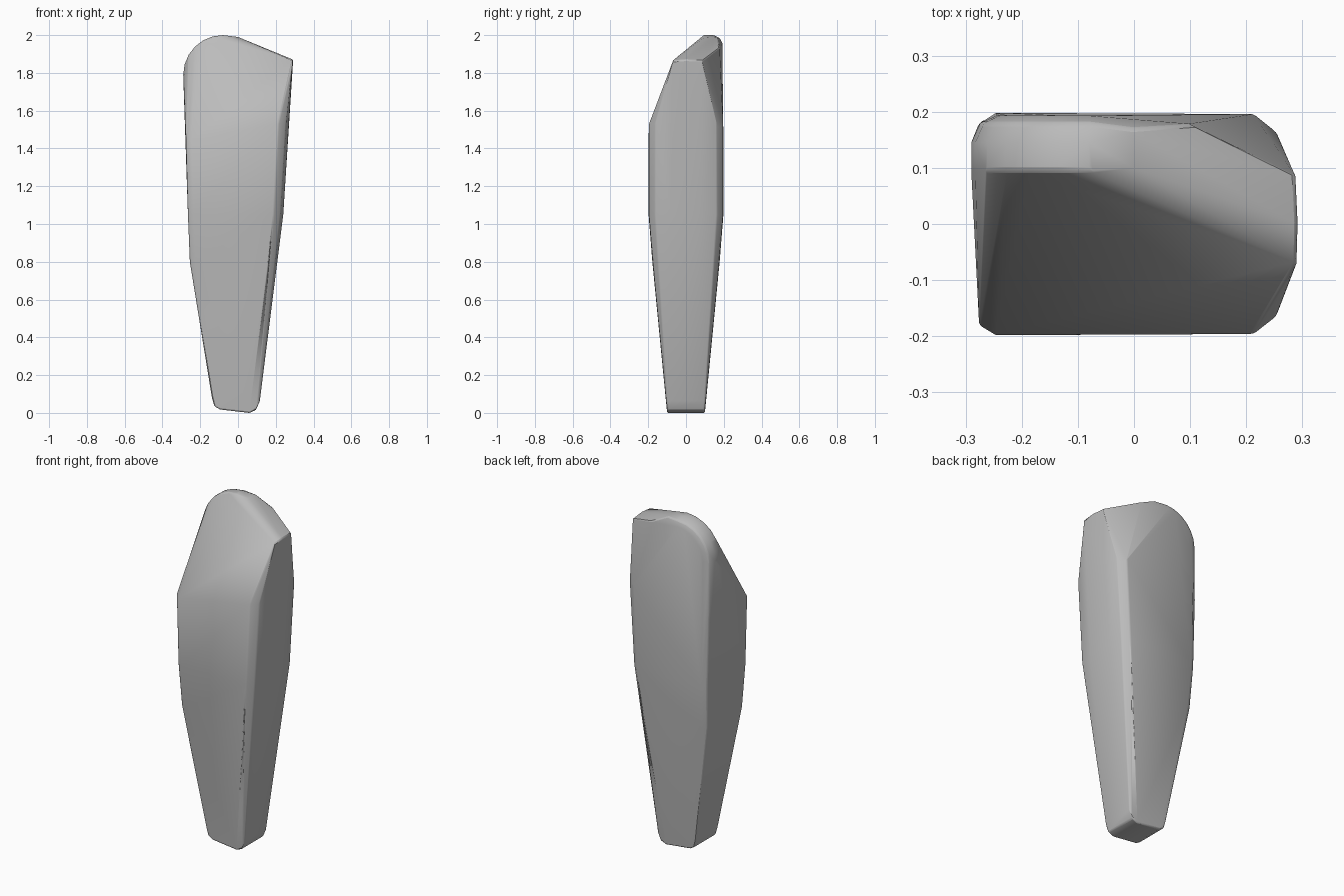
import bpy
import bmesh
from math import radians, cos, sin

cube = bpy.data.objects.get("Cube")
if cube:
    bpy.data.objects.remove(cube, do_unlink=True)

stone = bpy.data.materials.new("stone grey")
stone.use_nodes = True
stone.diffuse_color = (0.5, 0.5, 0.5, 1)
stone.node_tree.nodes["Principled BSDF"].inputs["Base Color"].default_value = (0.5, 0.5, 0.5, 1)

points = []


def ring(z, left, right, depth, tilt=0.0):
    """Body section: flat left side, softly bulging right side."""
    for s in (-1, 1):
        points.extend([
            (left, s * depth * 0.9, z),
            (left + 0.03, s * depth * 0.99, z),
            (right * 0.78, s * depth * 0.98, z + tilt),
            (right * 0.93, s * depth * 0.82, z + tilt),
            (right * 0.99, s * depth * 0.4, z + tilt)])


# Foot with rounded, slightly slanted underside
for x, z in ((-0.138, 0.08), (-0.125, 0.035), (-0.095, 0.018),
             (0.06, 0.0), (0.095, 0.015), (0.115, 0.06)):
    points.extend([(x, -0.1, z), (x, 0.1, z)])

# Swelling shaft, ending at the foot of the sloping front cut
ring(0.8, -0.255, 0.21, 0.18)
ring(1.05, -0.265, 0.242, 0.2)
ring(1.45, -0.276, 0.273, 0.2, 0.08)

# Flat-ended right shoulder
points.extend([(0.29, -0.07, 1.865), (0.292, 0.0, 1.87), (0.288, 0.085, 1.865)])

# Rounded crown: ridge line, then a softened edge down to the back face
for i in range(7):
    a = radians(180 - i * 15)
    for y, shrink in ((0.095, 0.0), (0.145, 0.0), (0.18, 0.016), (0.193, 0.045)):
        points.append((-0.08 + (0.21 - shrink) * cos(a), y,
                       1.79 + (0.21 - shrink) * sin(a)))
points.extend([(0.0, 0.1, 1.99), (0.0, 0.17, 1.985), (0.1, 0.178, 1.935)])

# Wrap the profile points in one convex block
bm = bmesh.new()
for p in points:
    bm.verts.new(p)
hull = bmesh.ops.convex_hull(bm, input=bm.verts)
loose = {v for v in hull["geom_interior"] + hull["geom_unused"]
         if isinstance(v, bmesh.types.BMVert)}
bmesh.ops.delete(bm, geom=list(loose), context='VERTS')
bmesh.ops.dissolve_limit(bm, angle_limit=radians(2), verts=bm.verts, edges=bm.edges)
bmesh.ops.recalc_face_normals(bm, faces=bm.faces)
mesh = bpy.data.meshes.new("standing_stone")
bm.to_mesh(mesh)
bm.free()
mesh.materials.append(stone)
block = bpy.data.objects.new("standing_stone", mesh)
bpy.context.collection.objects.link(block)

# Soften the corners slightly and smooth the shading
bevel = block.modifiers.new("soft_edges", 'BEVEL')
bevel.width = 0.008
bevel.segments = 2
bevel.angle_limit = radians(35)
bpy.ops.object.select_all(action='DESELECT')
block.select_set(True)
bpy.context.view_layer.objects.active = block
bpy.ops.object.shade_smooth_by_angle(angle=radians(40))
